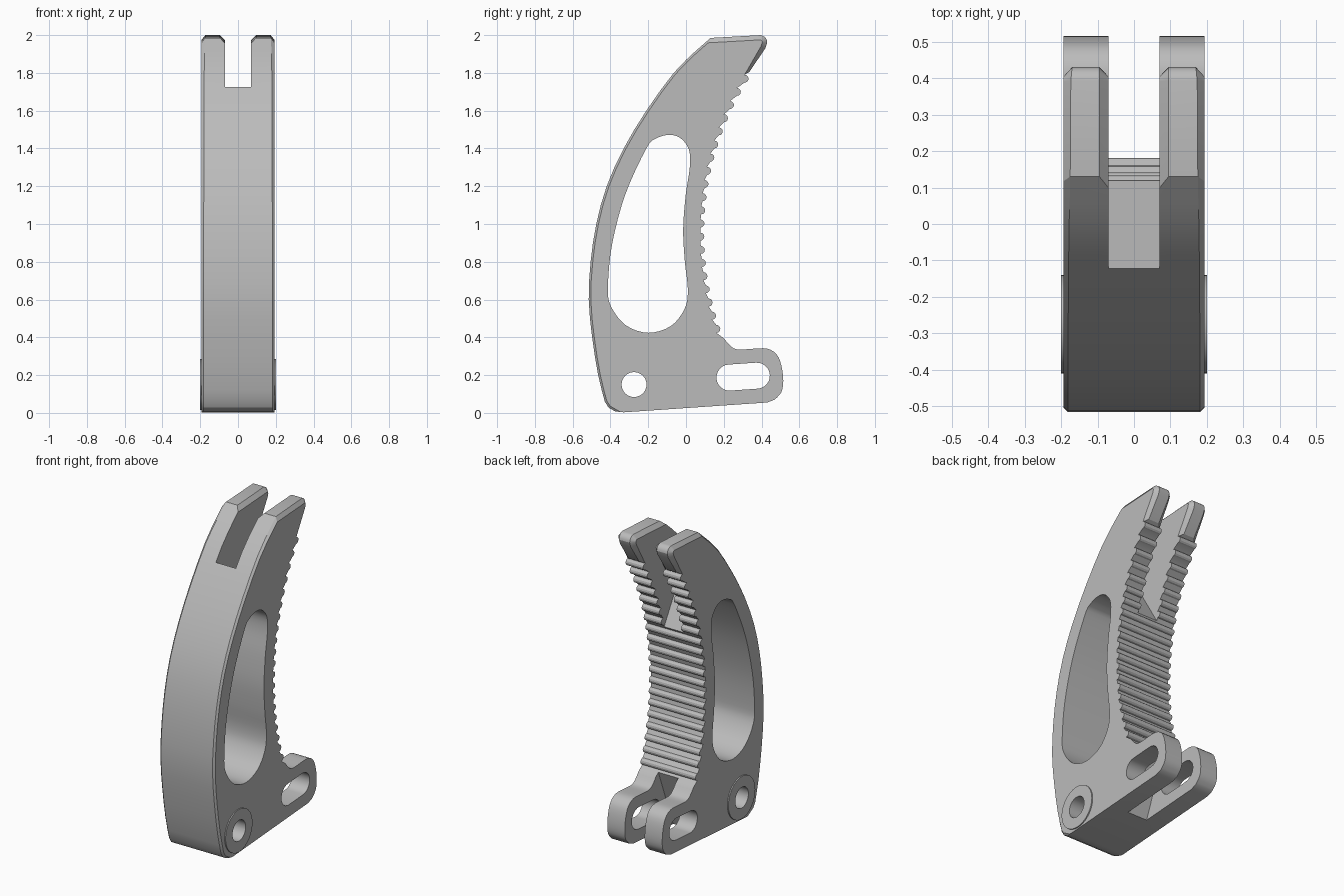
import bpy
import bmesh
from math import sin, cos, pi, radians, sqrt
from mathutils import Vector

cube = bpy.data.objects.get("Cube")
if cube:
    bpy.data.objects.remove(cube, do_unlink=True)

HALF = 0.193        # half thickness of the body
GAP = 0.07          # half width of both fork slots

grey = bpy.data.materials.new("plain grey")
grey.use_nodes = True
grey.diffuse_color = (0.5, 0.5, 0.5, 1)
grey.node_tree.nodes["Principled BSDF"].inputs["Base Color"].default_value = grey.diffuse_color


def prism(name, outline, half):
    """Extrude a closed side outline of (y, z) points from x = -half to x = half."""
    bm = bmesh.new()
    face = bm.faces.new([bm.verts.new((-half, y, z)) for y, z in outline])
    moved = bmesh.ops.extrude_face_region(bm, geom=[face])["geom"]
    verts = [v for v in moved if isinstance(v, bmesh.types.BMVert)]
    bmesh.ops.translate(bm, verts=verts, vec=(2 * half, 0, 0))
    bmesh.ops.recalc_face_normals(bm, faces=bm.faces)
    mesh = bpy.data.meshes.new(name)
    bm.to_mesh(mesh)
    bm.free()
    mesh.materials.append(grey)
    obj = bpy.data.objects.new(name, mesh)
    bpy.context.collection.objects.link(obj)
    return obj


def arc(y, z, radius, start, end, steps):
    """Points on a circular arc, angles in degrees."""
    angles = [radians(start + (end - start) * i / steps) for i in range(steps + 1)]
    return [(y + radius * cos(a), z + radius * sin(a)) for a in angles]


def smooth_path(points, steps=4, closed=False):
    """Catmull-Rom curve through the points."""
    pts = [Vector(p) for p in points]
    n = len(pts)
    pick = (lambda i: pts[i % n]) if closed else (lambda i: pts[max(0, min(i, n - 1))])
    result = []
    for i in range(n if closed else n - 1):
        a, b, c, d = (pick(i + k) for k in (-1, 0, 1, 2))
        for s in range(steps):
            t = s / steps
            p = b * 2 + (c - a) * t + (a * 2 - b * 5 + c * 4 - d) * t ** 2
            result.append(tuple((p + (b * 3 - a - c * 3 + d) * t ** 3) / 2))
    if not closed:
        result.append(tuple(pts[-1]))
    return result


def apply_modifier(obj, kind, **settings):
    mod = obj.modifiers.new(kind.lower(), kind)
    for key, value in settings.items():
        setattr(mod, key, value)
    bpy.ops.object.select_all(action='DESELECT')
    bpy.context.view_layer.objects.active = obj
    obj.select_set(True)
    bpy.ops.object.modifier_apply(modifier=mod.name)


def combine(obj, other, operation):
    other.hide_render = True
    apply_modifier(obj, 'BOOLEAN', object=other, operation=operation, solver='EXACT')
    bpy.data.objects.remove(other, do_unlink=True)


# Side outline: base and rear lug
outline = [(-0.33, 0.003), (0.43, 0.055)]
outline += smooth_path([(0.47, 0.07), (0.505, 0.11), (0.515, 0.17), (0.505, 0.25),
                        (0.48, 0.31), (0.43, 0.34), (0.36, 0.34), (0.28, 0.335),
                        (0.24, 0.35), (0.2, 0.395)], 3)

# Gripping ridges along a concave arc
RIDGES = 20
for i in range(RIDGES):
    z = 0.445 + i * 0.0697
    y = 0.076 + 1.55 - sqrt(1.55 ** 2 - (z - 0.95) ** 2)
    outline += arc(y, z, 0.021, -90, 90, 6)

# Pointed tip
outline += [(0.335, 1.805), (0.42, 1.93)]
outline += arc(0.39, 1.96, 0.04, 0, 85, 5)
outline += [(0.13, 1.985)]

# Curved front and rounded toe
outline += smooth_path([(0.05, 1.915), (-0.065, 1.8), (-0.21, 1.6), (-0.33, 1.4),
                        (-0.42, 1.2), (-0.475, 1.0), (-0.505, 0.8), (-0.515, 0.6),
                        (-0.497, 0.4), (-0.465, 0.2), (-0.43, 0.06)], 2)
outline += [(-0.41, 0.028), (-0.375, 0.008)]
body = prism("clamp_finger", outline, HALF)

# Fork slot between the two tips, with a sloping floor
combine(body, prism("tip_slot", [(-0.18, 1.822), (0.2, 1.178), (0.6, 1.4),
                                 (0.6, 2.2), (-0.18, 2.2)], GAP), 'DIFFERENCE')

# Chamfers: narrow along the front, wider around both sides of each tip
bm = bmesh.new()
bm.from_mesh(body.data)
weight = bm.edges.layers.float.new("bevel_weight_edge")
for edge in bm.edges:
    if len(edge.link_faces) != 2:
        continue
    side, rim = sorted(edge.link_faces, key=lambda f: -abs(f.normal.x))
    if abs(side.normal.x) < 0.9 or abs(rim.normal.x) > 0.1:
        continue
    a, b = (v.co for v in edge.verts)
    mid = (a + b) / 2
    if min(a.z, b.z) > 1.8 and mid.y > 0.13:
        edge[weight] = 1.0
    elif rim.normal.y < -0.4 and abs(mid.x) > 0.15 and mid.y < 0.13:
        edge[weight] = 0.45
bm.to_mesh(body.data)
bm.free()
apply_modifier(body, 'BEVEL', limit_method='WEIGHT', width=0.025, segments=1,
               use_clamp_overlap=False)

# Raised pivot bosses on both sides
PIVOT = (-0.275, 0.15)
combine(body, prism("pivot_boss", arc(*PIVOT, 0.135, 0, 352.5, 47), 0.2), 'UNION')

# Pivot hole
combine(body, prism("pivot_hole", arc(*PIVOT, 0.066, 0, 348.75, 31), 0.5), 'DIFFERENCE')

# Large lightening window
window = [(-0.09, 1.472), (-0.03, 1.455), (0.015, 1.395), (0.02, 1.3), (-0.002, 1.15),
          (-0.015, 0.97), (-0.006, 0.8), (0.01, 0.65), (-0.008, 0.55), (-0.08, 0.46),
          (-0.2, 0.424), (-0.32, 0.465), (-0.4, 0.57), (-0.413, 0.68), (-0.39, 0.9),
          (-0.32, 1.16), (-0.21, 1.4), (-0.16, 1.452)]
combine(body, prism("window_cut", smooth_path(window, 4, True), 0.5), 'DIFFERENCE')

# Slot that splits the rear lug in two
combine(body, prism("lug_slot", [(0.0, -0.05), (0.2, 0.47), (0.7, 0.47), (0.7, -0.05)],
                    GAP), 'DIFFERENCE')

# Oblong pin hole through both lugs
oblong = arc(0.23, 0.187, 0.069, 94, 274, 12) + arc(0.375, 0.197, 0.069, -86, 94, 12)
combine(body, prism("pin_hole", oblong, 0.5), 'DIFFERENCE')

bpy.ops.object.select_all(action='DESELECT')
bpy.context.view_layer.objects.active = body
body.select_set(True)
bpy.ops.object.shade_smooth_by_angle(angle=radians(25))
